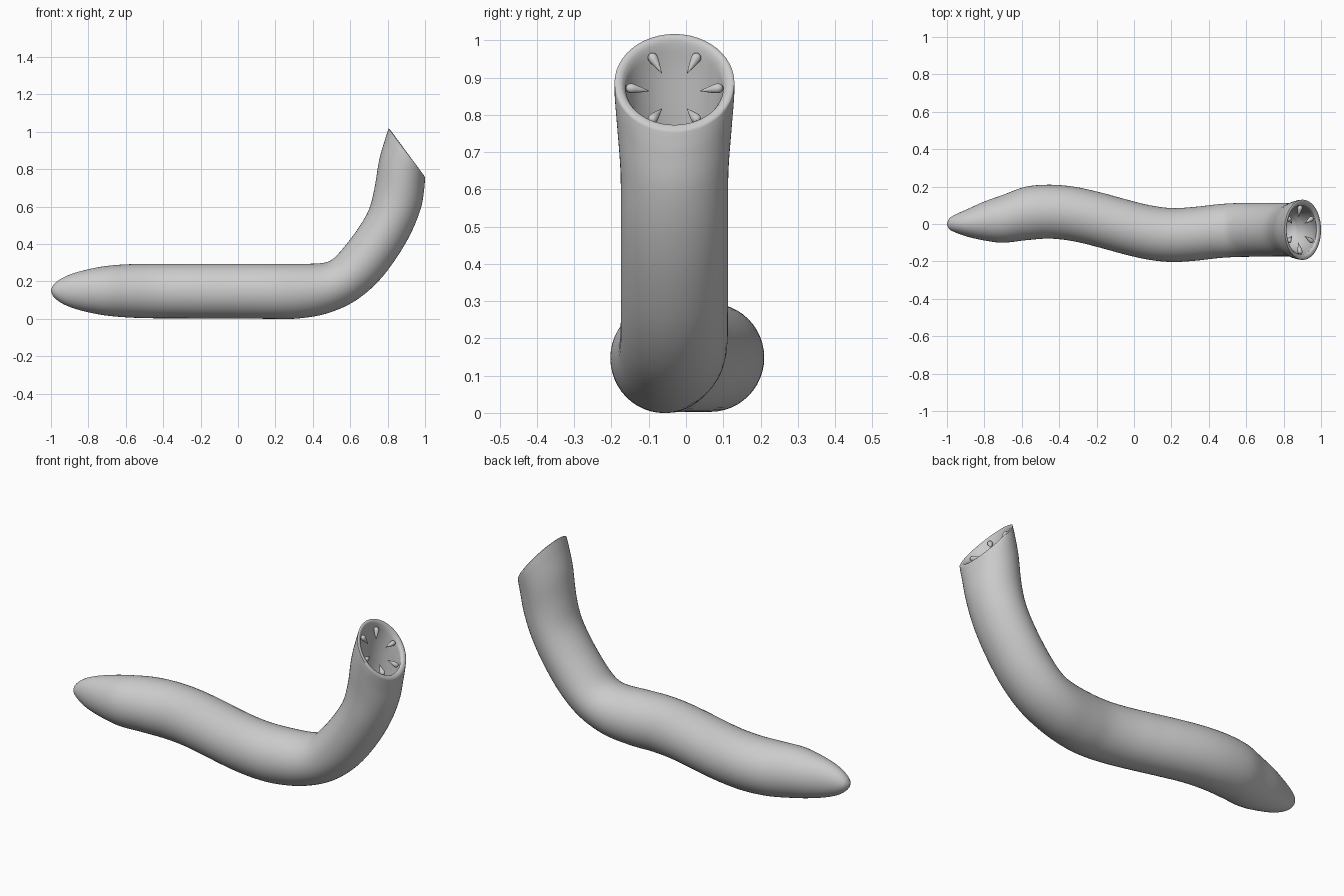
import bpy, bmesh, math
from mathutils import Vector, Matrix

if "Cube" in bpy.data.objects:
    bpy.data.objects.remove(bpy.data.objects["Cube"])

SIDES = 48

# Stations: upper edge x, z, lower edge x, z, centre y, half width in y
OUTER = [
    (-.998, .160, -.998, .140, .000, .010),
    (-.985, .183, -.985, .117, .001, .031),
    (-.95, .212, -.95, .088, .003, .050),
    (-.89, .240, -.89, .060, .006, .074),
    (-.80, .265, -.80, .035, .016, .104),
    (-.70, .283, -.70, .017, .028, .128),
    (-.58, .292, -.58, .007, .056, .143),
    (-.45, .294, -.45, .003, .066, .144),
    (-.32, .294, -.32, .003, .053, .146),
    (-.18, .294, -.18, .002, .021, .148),
    (-.04, .294, -.04, .002, -.017, .148),
    (.08, .294, .08, .001, -.045, .146),
    (.20, .294, .20, .000, -.059, .144),
    (.32, .294, .32, .002, -.053, .144),
    (.44, .297, .47, .027, -.038, .144),
    (.50, .315, .62, .092, -.032, .144),
    (.56, .375, .75, .200, -.031, .144),
    (.64, .480, .86, .345, -.031, .144),
    (.70, .585, .935, .48, -.031, .144),
    (.73, .700, .98, .600, -.031, .145),
    (.755, .850, .995, .69, -.031, .154),
    (.785, .955, .999, .735, -.031, .160),
    (.805, 1.017, 1.0, .755, -.031, .161),
]
LIP = [
    (.805, 1.017, 1.0, .755, -.031, .161),
    (.813, 1.012, .996, .764, -.031, .153),
    (.816, 1.000, .986, .773, -.031, .141),
    (.814, .985, .975, .770, -.031, .132),
]
THROAT = [
    (.814, .985, .975, .770, -.031, .132),
    (.797, .915, .968, .720, -.031, .126),
    (.775, .800, .953, .650, -.031, .120),
    (.750, .690, .915, .575, -.031, .108),
    (.740, .620, .860, .530, -.031, .070),
]


def smooth(stations, n):
    """Catmull-Rom interpolation through the stations."""
    p = [Vector(s) for s in stations]
    p = [p[0] * 2 - p[1]] + p + [p[-1] * 2 - p[-2]]
    out = []
    for i in range(1, len(p) - 2):
        a, b, c, d = p[i - 1:i + 3]
        for k in range(n):
            t = k / n
            out.append(.5 * (2 * b + (c - a) * t + (2 * a - 5 * b + 4 * c - d) * t * t
                             + (3 * b - a - 3 * c + d) * t ** 3))
    return out + [p[-2]]


def finish(bm, name, angle=60):
    bmesh.ops.recalc_face_normals(bm, faces=bm.faces)
    mesh = bpy.data.meshes.new(name)
    bm.to_mesh(mesh)
    bm.free()
    ob = bpy.data.objects.new(name, mesh)
    bpy.context.collection.objects.link(ob)
    bpy.ops.object.select_all(action='DESELECT')
    ob.select_set(True)
    bpy.context.view_layer.objects.active = ob
    bpy.ops.object.shade_smooth_by_angle(angle=math.radians(angle))
    return ob


# Body: one skin from tail tip, over the lip and down the throat
bm = bmesh.new()
rings = []
for s in smooth(OUTER, 5) + smooth(LIP, 3)[1:] + smooth(THROAT, 4)[1:]:
    top, low = Vector((s[0], s[4], s[1])), Vector((s[2], s[4], s[3]))
    mid, half = (top + low) / 2, (top - low) / 2
    rings.append([bm.verts.new(mid + half * math.cos(a) + Vector((0, s[5] * math.sin(a), 0)))
                  for a in (math.tau * k / SIDES for k in range(SIDES))])
for r0, r1 in zip(rings, rings[1:]):
    for k in range(SIDES):
        j = (k + 1) % SIDES
        bm.faces.new((r0[k], r0[j], r1[j], r1[k]))
for ring, tip in ((rings[0], (-1, 0, .15)), (rings[-1], (.79, -.031, .56))):
    v = bm.verts.new(tip)
    for k in range(SIDES):
        bm.faces.new((ring[k], ring[(k + 1) % SIDES], v))
finish(bm, "worm_body")

# Teeth: six round-based cones pointing at the middle of the mouth
normal = Vector((.81, 0, .59)).normalized()
up = Vector((-normal.z, 0, normal.x))
side = Vector((0, 1, 0))
centre = Vector((.900, -.031, .880)) - normal * .015
PROFILE = [(-.012, .006), (-.008, .011), (0, .0135), (.010, .012), (.025, .008), (.042, .003)]
for i in range(6):
    a = math.radians(60 * i)
    out = side * math.cos(a) + up * math.sin(a)
    axis = (-out - normal * .25).normalized()
    base = centre + out * .117
    u = normal.cross(axis).normalized()
    w = axis.cross(u)
    bm = bmesh.new()
    loops = [[bm.verts.new(base + axis * h + (u * math.cos(t) + w * math.sin(t)) * r)
              for t in (math.tau * k / 16 for k in range(16))] for h, r in PROFILE]
    for r0, r1 in zip(loops, loops[1:]):
        for k in range(16):
            j = (k + 1) % 16
            bm.faces.new((r0[k], r0[j], r1[j], r1[k]))
    for loop, h in ((loops[0], -.014), (loops[-1], .052)):
        v = bm.verts.new(base + axis * h)
        for k in range(16):
            bm.faces.new((loop[k], loop[(k + 1) % 16], v))
    finish(bm, f"tooth_{i + 1}")
